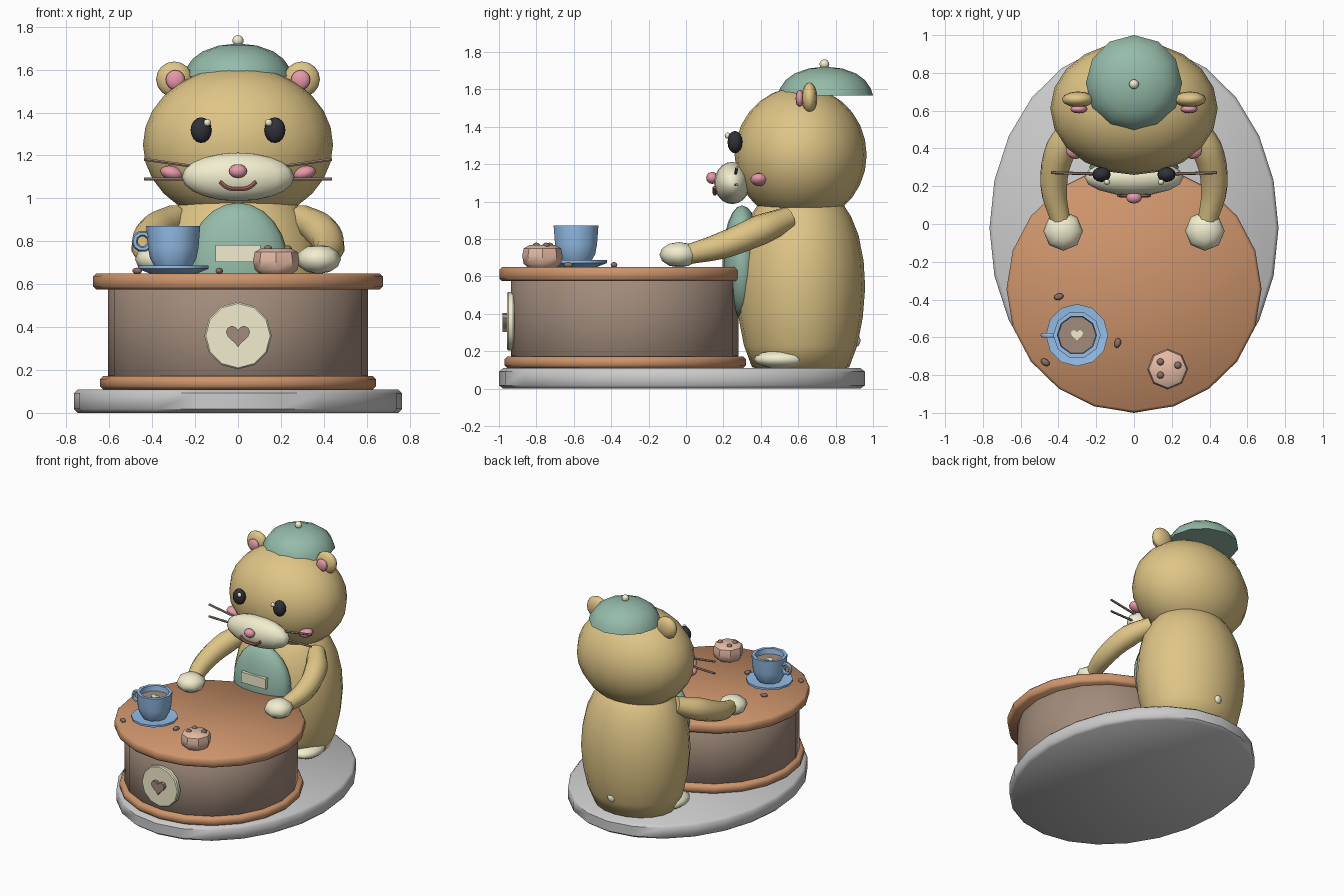
import bpy, bmesh, math
from mathutils import Matrix, Vector

if "Cube" in bpy.data.objects:
    bpy.data.objects.remove(bpy.data.objects["Cube"])

COLORS = {
    "tan": (0.74, 0.56, 0.24), "cream": (0.88, 0.85, 0.62), "green": (0.30, 0.50, 0.40),
    "wood": (0.62, 0.30, 0.15), "brown": (0.36, 0.26, 0.20), "dark": (0.03, 0.03, 0.04),
    "pink": (0.80, 0.32, 0.40), "red_brown": (0.40, 0.13, 0.10), "blue": (0.30, 0.52, 0.82),
    "salmon": (0.80, 0.50, 0.38), "chocolate": (0.25, 0.17, 0.13),
}
MATS = {}
for key, rgb in COLORS.items():
    MATS[key] = bpy.data.materials.new(key)
    MATS[key].diffuse_color = (*rgb, 1)


def smooth(ob, angle=40):
    bpy.ops.object.select_all(action='DESELECT')
    ob.select_set(True)
    bpy.context.view_layer.objects.active = ob
    bpy.ops.object.shade_smooth_by_angle(angle=math.radians(angle))


def finish(name, bm, color=None, angle=40):
    bmesh.ops.remove_doubles(bm, verts=bm.verts, dist=1e-5)
    bmesh.ops.recalc_face_normals(bm, faces=bm.faces)
    me = bpy.data.meshes.new(name)
    bm.to_mesh(me)
    bm.free()
    if color:
        me.materials.append(MATS[color])
    ob = bpy.data.objects.new(name, me)
    bpy.context.collection.objects.link(ob)
    smooth(ob, angle)
    return ob


def ball(name, loc, radii, color, seg=12, rings=8, rot=0.0, axis='Y'):
    bm = bmesh.new()
    bmesh.ops.create_uvsphere(bm, u_segments=seg, v_segments=rings, radius=1)
    m = Matrix.Translation(loc) @ Matrix.Rotation(rot, 4, axis) @ Matrix.Diagonal((*radii, 1))
    bm.transform(m)
    return finish(name, bm, color, 60)


def lathe(name, profile, n, loc, color=None, sx=1.0, sy=1.0, turn=None, angle=40):
    """Revolve (radius, height) points around z, closing both ends."""
    bm = bmesh.new()
    rows = []
    for r, z in profile:
        rows.append([bm.verts.new((sx * r * math.cos(2 * math.pi * i / n),
                                   sy * r * math.sin(2 * math.pi * i / n), z)) for i in range(n)])
    for a, b in zip(rows, rows[1:]):
        for i in range(n):
            j = (i + 1) % n
            bm.faces.new((a[i], a[j], b[j], b[i]))
    bm.faces.new(rows[0][::-1])
    bm.faces.new(rows[-1])
    if turn:
        bm.transform(turn)
    bm.transform(Matrix.Translation(loc))
    return finish(name, bm, color, angle)


def slab(name, rx, ry, cy, z0, z1, n, color, bev=0.015):
    """Elliptical disc with softened rims."""
    k = 1 - bev / rx
    pts = [(k, z0), (1, z0 + bev), (1, z1 - bev), (k, z1)]
    return lathe(name, pts, n, (0, cy, 0), color, rx, ry, angle=50)


def tube(name, pts, radius, color, radii=None, res=3, smooth_path=True):
    cu = bpy.data.curves.new(name, 'CURVE')
    cu.dimensions = '3D'
    cu.bevel_depth, cu.bevel_resolution, cu.use_fill_caps = radius, res, True
    cu.resolution_u = 4
    sp = cu.splines.new('BEZIER')
    sp.bezier_points.add(len(pts) - 1)
    for i, (bp, p) in enumerate(zip(sp.bezier_points, pts)):
        bp.co = p
        bp.handle_left_type = bp.handle_right_type = 'AUTO' if smooth_path else 'VECTOR'
        bp.radius = radii[i] if radii else 1
    cu.materials.append(MATS[color])
    ob = bpy.data.objects.new(name, cu)
    bpy.context.collection.objects.link(ob)
    bpy.ops.object.select_all(action='DESELECT')
    ob.select_set(True)
    bpy.context.view_layer.objects.active = ob
    bpy.ops.object.convert(target='MESH')
    smooth(bpy.context.view_layer.objects.active, 50)


def heart(name, size, depth, matrix, color):
    """Extruded heart outline, lobes toward +y before placement."""
    bm = bmesh.new()
    vs = []
    for i in range(20):
        t = 2 * math.pi * i / 20
        x = 16 * math.sin(t) ** 3
        y = 13 * math.cos(t) - 5 * math.cos(2 * t) - 2 * math.cos(3 * t) - math.cos(4 * t)
        vs.append(bm.verts.new((x * size / 16, (y + 2.5) * size / 16, 0)))
    f = bm.faces.new(vs)
    ext = bmesh.ops.extrude_face_region(bm, geom=[f])["geom"]
    bmesh.ops.translate(bm, vec=(0, 0, depth), verts=[v for v in ext if isinstance(v, bmesh.types.BMVert)])
    bm.transform(matrix)
    return finish(name, bm, color, 30)


# base and counter
slab("base_plate", 0.765, 0.978, -0.022, 0, 0.11, 24, None, 0.018)
slab("counter_plinth", 0.643, 0.645, -0.325, 0.11, 0.172, 20, "wood")
slab("counter_body", 0.607, 0.608, -0.328, 0.165, 0.585, 20, "brown", 0.01)
slab("counter_top", 0.675, 0.655, -0.343, 0.575, 0.65, 20, "wood")

# round badge with heart on the counter front
face_front = Matrix.Rotation(math.pi / 2, 4, 'X')
lathe("counter_badge", [(0.15, -0.02), (0.157, -0.012), (0.157, 0.012), (0.15, 0.02)], 12,
      (0, -0.937, 0.36), "cream", turn=face_front)
heart("badge_heart", 0.056, 0.03, Matrix.Translation((0, -0.952, 0.355)) @ face_front, "brown")

# body and head
lathe("body", [(0.22, 0.105), (0.26, 0.115), (0.303, 0.23), (0.332, 0.38), (0.345, 0.54), (0.337, 0.68),
               (0.31, 0.82), (0.27, 0.92), (0.225, 0.99), (0.14, 1.06)], 20, (0, 0.613, 0), "tan", sx=1.17, angle=60)
ball("head", (0, 0.613, 1.25), (0.443, 0.353, 0.365), "tan", 20, 14)
ball("tail", (0, 0.9, 0.257), (0.035, 0.033, 0.037), "cream")

# beret
lathe("beret", [(0.255, 1.567), (0.243, 1.605), (0.212, 1.65), (0.165, 1.685), (0.09, 1.712), (0, 1.722)],
      12, (0, 0.745, 0), "green", angle=60)
ball("beret_bobble", (0, 0.74, 1.735), (0.026, 0.026, 0.026), "cream")

# face
ball("muzzle", (0, 0.247, 1.1), (0.262, 0.097, 0.113), "cream", 16, 10)
ball("nose", (0, 0.14, 1.127), (0.042, 0.032, 0.032), "pink")
tube("mouth", [(-0.085, 0.153, 1.077), (-0.05, 0.152, 1.05), (0, 0.155, 1.043),
               (0.05, 0.152, 1.05), (0.085, 0.153, 1.077)], 0.011, "red_brown", res=1)

# mirrored parts
for s, side in ((-1, "left"), (1, "right")):
    ball(f"ear_{side}", (s * 0.297, 0.66, 1.555), (0.085, 0.042, 0.083), "tan")
    ball(f"inner_ear_{side}", (s * 0.292, 0.608, 1.552), (0.045, 0.022, 0.046), "pink")
    ball(f"eye_{side}", (s * 0.172, 0.262, 1.318), (0.049, 0.04, 0.06), "dark")
    ball(f"eye_glint_{side}", (s * 0.143, 0.222, 1.353), (0.017, 0.015, 0.017), "cream", 8, 6)
    ball(f"cheek_{side}", (s * 0.308, 0.39, 1.118), (0.055, 0.046, 0.033), "pink", rot=-s * 0.25)
    for k, (z0, z1) in enumerate(((1.148, 1.182), (1.09, 1.09))):
        tube(f"whisker_{side}_{k}", [(s * 0.2, 0.265, z0), (s * 0.438, 0.272, z1)],
             0.008, "brown", res=1, smooth_path=False)
    tube(f"arm_{side}", [(s * 0.29, 0.545, 0.91), (s * 0.385, 0.40, 0.85), (s * 0.425, 0.2, 0.768),
                         (s * 0.385, 0.0, 0.715)], 0.08, "tan", [0.8, 1.02, 0.9, 0.65])
    ball(f"hand_{side}", (s * 0.375, -0.037, 0.716), (0.105, 0.105, 0.068), "cream", 8, 6)
    ball(f"foot_{side}", (s * 0.25, 0.51, 0.157), (0.1, 0.147, 0.05), "cream", 12, 8)

# apron bib and blank tag
ball("apron_bib", (0, 0.3, 0.68), (0.237, 0.105, 0.3), "green", 16, 12)
bm = bmesh.new()
bmesh.ops.create_cube(bm, size=1)
bm.transform(Matrix.Translation((0, 0.2, 0.743)) @ Matrix.Diagonal((0.21, 0.03, 0.08, 1)))
finish("apron_tag", bm, "cream", 30)

# cup, saucer and drink
CUP = (-0.302, -0.588, 0)
lathe("saucer", [(0.11, 0.65), (0.165, 0.672), (0.165, 0.687), (0.12, 0.682)], 12, CUP, "blue")
lathe("cup", [(0.085, 0.68), (0.108, 0.72), (0.118, 0.77), (0.126, 0.872), (0.104, 0.872), (0.096, 0.77),
              (0.07, 0.71)], 10, CUP, "blue")
lathe("coffee", [(0.096, 0.815), (0.1, 0.832)], 10, CUP, "brown")
heart("foam_heart", 0.032, 0.008, Matrix.Translation((CUP[0], CUP[1] - 0.003, 0.83)), "cream")
bpy.ops.mesh.primitive_torus_add(location=(-0.445, CUP[1], 0.8), rotation=(math.pi / 2, 0, 0),
                                 major_segments=10, minor_segments=6, major_radius=0.037, minor_radius=0.014)
handle = bpy.context.object
handle.name = "cup_handle"
handle.data.materials.append(MATS["blue"])
smooth(handle, 60)

# bun with chips
lathe("bun", [(0.08, 0.65), (0.1, 0.668), (0.108, 0.71), (0.1, 0.75), (0.07, 0.767)], 8,
      (0.178, -0.768, 0), "salmon")
for i, (x, y) in enumerate(((0.14, -0.73), (0.232, -0.748), (0.14, -0.8))):
    ball(f"bun_chip_{i}", (x, y, 0.765), (0.02, 0.02, 0.016), "chocolate", 8, 6)

# loose beans on the counter
for i, (x, y, a) in enumerate(((-0.398, -0.385, 0.3), (-0.087, -0.63, 1.3), (-0.47, -0.732, -0.6))):
    ball(f"bean_{i}", (x, y, 0.662), (0.027, 0.018, 0.015), "chocolate", 8, 6, a, 'Z')

for m in bpy.data.materials:
    if m.users and not m.is_grease_pencil:
        m.use_nodes = True
        m.node_tree.nodes["Principled BSDF"].inputs["Base Color"].default_value = m.diffuse_color
